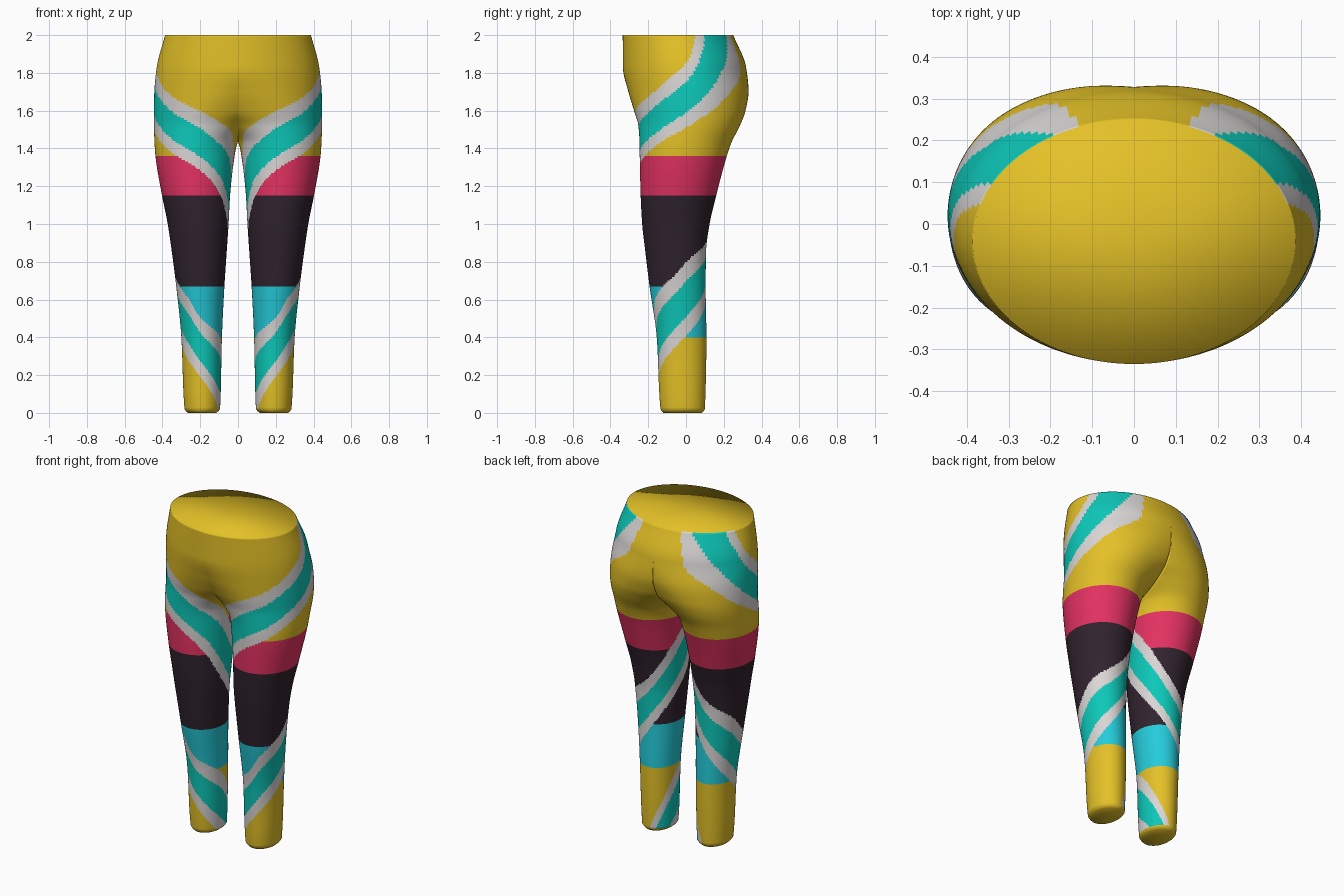
import bpy, bmesh, math

if "Cube" in bpy.data.objects:
    bpy.data.objects.remove(bpy.data.objects["Cube"])

# Body stations: height, outer x, inner x, front y, back y, leg centre x
BODY = [
    (0.00, .265, .115, -.120, .085, .190),
    (0.02, .283, .095, -.135, .100, .189),
    (0.40, .300, .085, -.155, .108, .193),
    (0.67, .327, .072, -.193, .104, .200),
    (0.85, .350, .060, -.215, .106, .205),
    (1.00, .372, .050, -.232, .125, .211),
    (1.15, .402, .042, -.240, .160, .222),
    (1.36, .437, .018, -.245, .216, .228),
    (1.43, .442, .002, -.246, .240, .220),
    (1.52, .445, -.09, -.252, .285, .190),
    (1.60, .446, -.25, -.275, .315, .140),
    (1.70, .443, -.35, -.305, .331, .070),
    (1.83, .430, -.43, -.334, .318, .000),
    (2.00, .386, -.39, -.335, .250, .000),
]
# Spiral ribbon edges: angle round the leg (0 back, 90 outer, 180 front), height
UPPER = [(30, 2.6), (61, 2.13), (72, 2.0), (88, 1.85), (106, 1.77), (135, 1.67),
         (168, 1.60), (197, 1.54), (239, 1.45), (270, 1.29), (360, .93), (426, .81),
         (450, .74), (507, .61), (540, .50), (612, .39), (630, .35), (720, .0)]
LOWER = [(17, 2.05), (19, 2.0), (28, 1.79), (43, 1.71), (62, 1.62), (90, 1.52),
         (124, 1.43), (150, 1.365), (185, 1.29), (222, 1.17), (255, 1.0), (360, .61),
         (430, .43), (465, .35), (540, .18), (600, .03), (640, -.06), (720, -.3)]
ROWS, COLS = 200, 144

YELLOW, TEAL, WHITE, CRIMSON, DARK, CYAN = range(6)
COLOURS = [
    ("mustard_yellow", (.77, .53, .02)),
    ("teal", (.004, .578, .485)),
    ("pale_grey", (.70, .67, .67)),
    ("crimson", (.78, .032, .122)),
    ("dark_plum", (.030, .017, .028)),
    ("cyan", (.018, .60, .70)),
]


def curve(points, x):
    """Monotone cubic through (x, y) points, clamped at both ends."""
    n = len(points)
    if x <= points[0][0]:
        return points[0][1]
    if x >= points[-1][0]:
        return points[-1][1]

    def slope(i):
        (x0, y0), (x1, y1) = points[i], points[i + 1]
        return (y1 - y0) / (x1 - x0)

    def tangent(i):
        if i == 0 or i == n - 1:
            return slope(min(i, n - 2))
        a, b = slope(i - 1), slope(i)
        return 0 if a * b <= 0 else 2 * a * b / (a + b)

    i = max(k for k in range(n - 1) if points[k][0] <= x)
    (x0, y0), (x1, y1) = points[i], points[i + 1]
    h = x1 - x0
    t = (x - x0) / h
    return ((2 * t**3 - 3 * t**2 + 1) * y0 + (t**3 - 2 * t**2 + t) * h * tangent(i)
            + (3 * t**2 - 2 * t**3) * y1 + (t**3 - t**2) * h * tangent(i + 1))


def section(z):
    """Points (x, y, angle) of one half: a leg oval, cut at x = 0 above the crotch."""
    out, inn, front, back, cx = (curve([(r[0], r[k]) for r in BODY], z) for k in range(1, 6))
    cy, ry = (front + back) / 2, (back - front) / 2
    rin = max(cx - inn, 1e-4)
    reach = math.degrees(math.asin(min(1, cx / rin)))
    pts = []
    for c in range(COLS):
        phi = 360 * c / COLS
        if 180 < phi <= 270:
            phi = 180 + reach * (phi - 180) / 90
        elif phi > 270:
            phi = 360 - reach * (360 - phi) / 90
        s = math.sin(math.radians(phi))
        x = cx + (out - cx if s > 0 else rin) * s
        pts.append((x if x > 1e-5 else 0.0, cy + ry * math.cos(math.radians(phi)), phi))
    return pts


def colour_at(phi, z):
    # Ribbon with pale borders, two turns
    if z > 0.015:
        for a in (phi, phi + 360):
            top, low = curve(UPPER, a), curve(LOWER, a)
            if low < z < top:
                t = (z - low) / (top - low)
                return TEAL if .26 < t < .74 else WHITE
    # Horizontal bands
    for limit, colour in ((.4, YELLOW), (.67, CYAN), (1.15, DARK), (1.36, CRIMSON)):
        if z < limit:
            return colour
    return YELLOW


# Half surface, then both sides joined along x = 0
sections = [section(2 * r / ROWS) for r in range(ROWS + 1)]
half = []
for r in range(ROWS):
    for c in range(COLS):
        d = (c + 1) % COLS
        corners = [(r, c), (r, d), (r + 1, d), (r + 1, c)]
        if all(sections[i][j][0] == 0 for i, j in corners):
            continue
        phi = sections[r][c][2] + 180 / COLS
        half.append((corners, colour_at(phi, 2 * (r + .5) / ROWS)))

bm = bmesh.new()
for side in (1, -1):
    grid = [[bm.verts.new((side * x, y, 2 * r / ROWS)) for x, y, _ in row]
            for r, row in enumerate(sections)]
    for corners, colour in half:
        loop = [grid[i][j] for i, j in corners]
        face = bm.faces.new(loop[::-side])
        face.material_index = colour
bmesh.ops.remove_doubles(bm, verts=bm.verts[:], dist=2e-5)
bmesh.ops.delete(bm, geom=[v for v in bm.verts if not v.link_faces], context='VERTS')

# Flat waist and ankle caps
rim = [e for e in bm.edges if e.is_boundary
       and (all(v.co.z < .001 for v in e.verts) or all(v.co.z > 1.999 for v in e.verts))]
caps = bmesh.ops.holes_fill(bm, edges=rim, sides=0)["faces"]
for f in caps:
    f.material_index = YELLOW
bmesh.ops.poke(bm, faces=caps)
bmesh.ops.recalc_face_normals(bm, faces=bm.faces[:])
for f in bm.faces:
    f.smooth = True

mesh = bpy.data.meshes.new("leggings")
bm.to_mesh(mesh)
bm.free()
for name, rgb in COLOURS:
    mat = bpy.data.materials.new(name)
    mat.diffuse_color = (*rgb, 1)
    mat.use_nodes = True
    mat.node_tree.nodes["Principled BSDF"].inputs["Base Color"].default_value = mat.diffuse_color
    mesh.materials.append(mat)
leggings = bpy.data.objects.new("leggings", mesh)
bpy.context.collection.objects.link(leggings)
